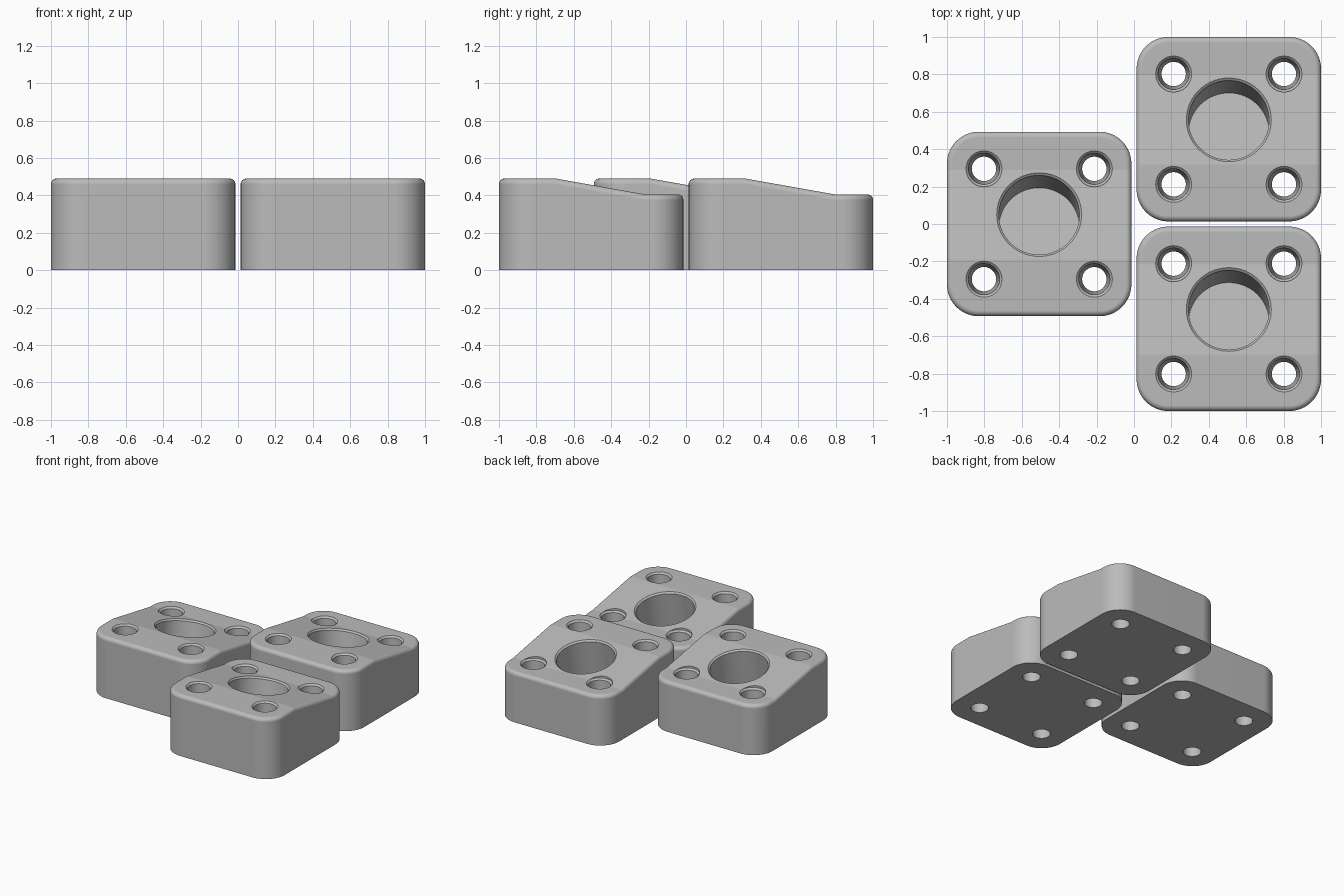
import bpy, bmesh, math
from mathutils import Matrix, Vector

old = bpy.data.objects.get("Cube")
if old:
    bpy.data.objects.remove(old)

HALF = 0.493              # half width of a block
HIGH, LOW = 0.49, 0.405   # front and rear heights
SLOPE_START, SLOPE_END = -0.19, 0.29
HOLE = 0.295              # screw hole offset
TILT = math.atan((HIGH - LOW) / (SLOPE_END - SLOPE_START))

grey = bpy.data.materials.new("plain_grey")
grey.use_nodes = True
colour = (0.5, 0.5, 0.5, 1)
grey.diffuse_color = colour
grey.node_tree.nodes["Principled BSDF"].inputs["Base Color"].default_value = colour


def make_object(name, bm):
    bmesh.ops.recalc_face_normals(bm, faces=bm.faces)
    mesh = bpy.data.meshes.new(name)
    bm.to_mesh(mesh)
    bm.free()
    mesh.materials.append(grey)
    obj = bpy.data.objects.new(name, mesh)
    bpy.context.collection.objects.link(obj)
    return obj


def add_lathe(bm, profile, matrix, sides=64):
    """Closed turned solid from (radius, height) points."""
    rings = []
    for r, z in profile:
        rings.append([bm.verts.new(matrix @ Vector((
            r * math.cos(math.tau * i / sides), r * math.sin(math.tau * i / sides), z)))
            for i in range(sides)])
    for a, b in zip(rings, rings[1:]):
        for i in range(sides):
            j = (i + 1) % sides
            bm.faces.new((a[i], a[j], b[j], b[i]))
    bm.faces.new(rings[0][::-1])
    bm.faces.new(rings[-1])


# Wedge-topped block body: side profile extruded across x
bm = bmesh.new()
side = [(-HALF, 0), (HALF, 0), (HALF, LOW), (SLOPE_END, LOW), (SLOPE_START, HIGH), (-HALF, HIGH)]
face = bm.faces.new([bm.verts.new((-HALF, y, z)) for y, z in side])
new = bmesh.ops.extrude_face_region(bm, geom=[face])["geom"]
bmesh.ops.translate(bm, vec=(2 * HALF, 0, 0),
                    verts=[v for v in new if isinstance(v, bmesh.types.BMVert)])
bmesh.ops.recalc_face_normals(bm, faces=bm.faces)

# Rounded vertical corners, then a fillet around the top rim
corners = [e for e in bm.edges
           if abs((e.verts[0].co - e.verts[1].co).normalized().z) > 0.99]
bmesh.ops.bevel(bm, geom=corners, offset=0.17, segments=16, profile=0.5, affect='EDGES')
bm.normal_update()
rim = [e for e in bm.edges if len(e.link_faces) == 2
       and max(f.normal.z for f in e.link_faces) > 0.9
       and abs(min(f.normal.z for f in e.link_faces)) < 0.1]
bmesh.ops.bevel(bm, geom=rim, offset=0.03, segments=16, profile=0.5,
                affect='EDGES', clamp_overlap=False)
block = make_object("block_left", bm)

# Tapered screw holes with chamfered mouths
bm = bmesh.new()
for x in (-HOLE, HOLE):
    for y, top in ((-HOLE, HIGH), (HOLE, LOW)):
        add_lathe(bm, [(0.065, -0.1), (0.065, 0), (0.083, top - 0.013),
                       (0.096, top), (0.096, top + 0.2)], Matrix.Translation((x, y, 0)))
hole_cutter = make_object("screw_hole_cutter", bm)

# Blind round bore square to the sloping face
bm = bmesh.new()
mouth = Matrix.Translation((0, (SLOPE_START + SLOPE_END) / 2, (HIGH + LOW) / 2))
add_lathe(bm, [(0.215, -0.39), (0.215, -0.012), (0.227, 0), (0.227, 0.2)],
          mouth @ Matrix.Rotation(-TILT, 4, 'X'), 96)
bore_cutter = make_object("bore_cutter", bm)

bpy.ops.object.select_all(action='DESELECT')
bpy.context.view_layer.objects.active = block
block.select_set(True)
for cutter in (hole_cutter, bore_cutter):
    cutter.hide_render = True
    cut = block.modifiers.new("cut", 'BOOLEAN')
    cut.operation = 'DIFFERENCE'
    cut.solver = 'EXACT'
    cut.object = cutter
    bpy.ops.object.modifier_apply(modifier=cut.name)
    bpy.data.objects.remove(cutter)

bpy.ops.object.shade_smooth_by_angle(angle=math.radians(7))
normals = block.modifiers.new("even_normals", 'WEIGHTED_NORMAL')
normals.keep_sharp = True

# Three identical blocks
MID = 1 - HALF
block.location = (-MID, 0, 0)
for name, y in (("block_right_rear", MID), ("block_right_front", -MID)):
    twin = block.copy()
    twin.name = name
    twin.location = (MID, y, 0)
    bpy.context.collection.objects.link(twin)
